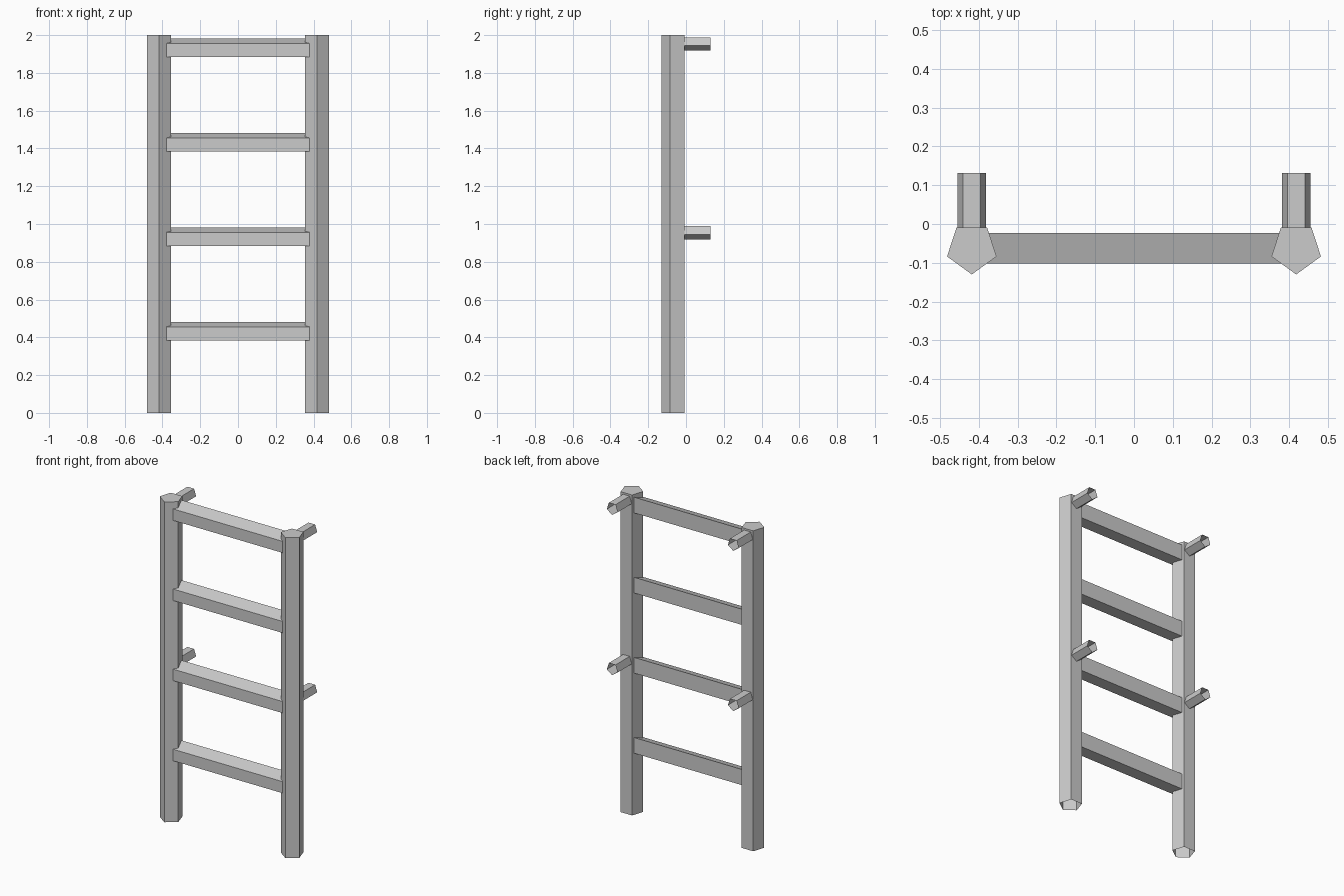
import bpy, bmesh, math
from mathutils import Vector

if "Cube" in bpy.data.objects:
    bpy.data.objects.remove(bpy.data.objects["Cube"])


def prism(name, ring, offset, cap_end=False):
    """Sweep a closed ring of points along offset; ends stay open unless capped."""
    bm = bmesh.new()
    a = [bm.verts.new(p) for p in ring]
    b = [bm.verts.new(Vector(p) + Vector(offset)) for p in ring]
    n = len(ring)
    for i in range(n):
        j = (i + 1) % n
        bm.faces.new((a[i], a[j], b[j], b[i]))
    if cap_end:
        bm.faces.new(b)
    mesh = bpy.data.meshes.new(name)
    bm.to_mesh(mesh)
    bm.free()
    obj = bpy.data.objects.new(name, mesh)
    bpy.context.collection.objects.link(obj)
    return obj


def pentagon(radius):
    """Counter-clockwise pentagon with its point facing down."""
    angles = [math.radians(-90 + 72 * i) for i in range(5)]
    return [(radius * math.cos(t), radius * math.sin(t)) for t in angles]


POST_X, POST_Y, POST_R = 0.418, -0.063, 0.067
BACK_Y = POST_Y + POST_R * math.cos(math.radians(36))

for side, sx in (("left", -1), ("right", 1)):
    x = sx * POST_X
    # Five-sided upright, closed on top and open underneath
    prism(f"{side}_post", [(x + u, POST_Y + v, 0) for u, v in pentagon(POST_R)],
          (0, 0, 2), cap_end=True)
    # Hollow wall brackets behind the upright
    for level, z in (("lower", 0.957), ("upper", 1.957)):
        ring = [(x + u, BACK_Y, z + v) for u, v in reversed(pentagon(0.039))]
        prism(f"{side}_{level}_bracket", ring, (0, 0.131 - BACK_Y, 0))

# Rungs with a tread that slopes up towards the back
section = [(-0.102, 0), (-0.023, 0), (-0.023, 0.098), (-0.102, 0.072)]
for i in range(4):
    z = 0.384 + 0.5 * i
    prism(f"rung_{i + 1}", [(-0.379, y, z + h) for y, h in section], (0.758, 0, 0))
